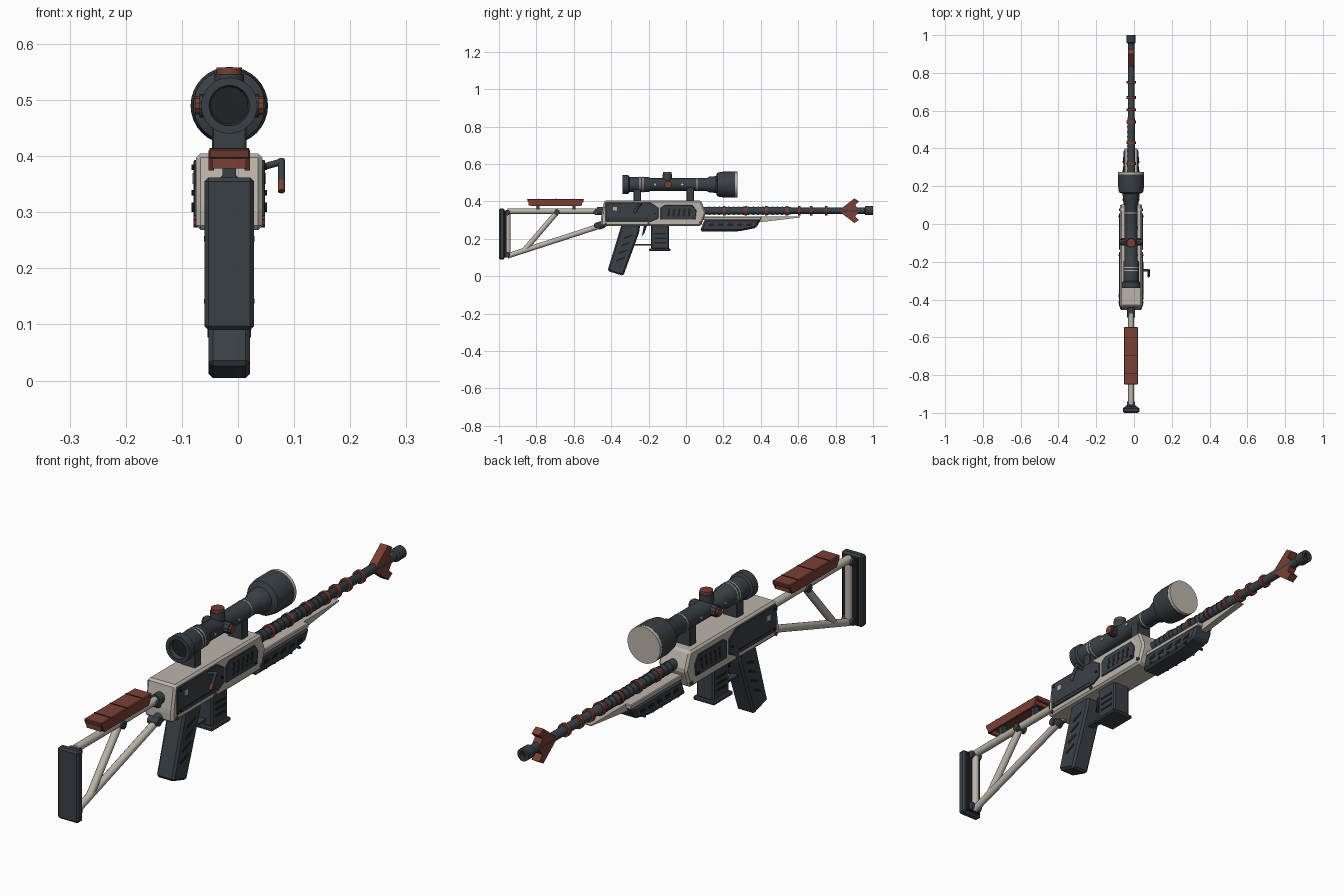
import bpy, bmesh, math
from mathutils import Vector

X0 = -0.0155   # centre plane of the body


def material(name, rgb):
    m = bpy.data.materials.new(name)
    m.diffuse_color = (*rgb, 1)
    return m


CREAM = material("warm_cream", (0.50, 0.46, 0.40))
DARK = material("slate_grey", (0.042, 0.051, 0.061))
BLACK = material("near_black", (0.014, 0.016, 0.019))
RUST = material("rust_red", (0.19, 0.05, 0.034))


def finish(name, bm, mat, bevel=0, smooth=False):
    bmesh.ops.recalc_face_normals(bm, faces=bm.faces)
    if bevel:
        bmesh.ops.bevel(bm, geom=bm.edges[:], offset=bevel, segments=1, affect='EDGES')
    me = bpy.data.meshes.new(name)
    bm.to_mesh(me)
    bm.free()
    ob = bpy.data.objects.new(name, me)
    bpy.context.collection.objects.link(ob)
    me.materials.append(mat)
    if smooth:
        bpy.ops.object.select_all(action='DESELECT')
        ob.select_set(True)
        bpy.context.view_layer.objects.active = ob
        bpy.ops.object.shade_smooth_by_angle(angle=math.radians(35))
    return ob


def prism(name, pts, xa, xb, mat, bevel=0):
    """Side outline of (y, z) points extruded from xa to xb about the centre plane."""
    bm = bmesh.new()
    a = [bm.verts.new((X0 + xa, y, z)) for y, z in pts]
    b = [bm.verts.new((X0 + xb, y, z)) for y, z in pts]
    bm.faces.new(a)
    bm.faces.new(b[::-1])
    for i in range(len(pts)):
        j = (i + 1) % len(pts)
        bm.faces.new((a[i], b[i], b[j], a[j]))
    return finish(name, bm, mat, bevel)


def box(name, y0, y1, z0, z1, h, mat, bevel=0):
    return prism(name, [(y0, z0), (y1, z0), (y1, z1), (y0, z1)], -h, h, mat, bevel)


def tube(name, p, q, r, mat, sides=12, r2=None):
    p, q = Vector(p), Vector(q)
    d = q - p
    bm = bmesh.new()
    bmesh.ops.create_cone(bm, cap_ends=True, segments=sides, radius1=r,
                          radius2=r if r2 is None else r2, depth=d.length)
    bm.transform(d.to_track_quat('Z', 'Y').to_matrix().to_4x4())
    bmesh.ops.translate(bm, verts=bm.verts, vec=(p + q) / 2 + Vector((X0, 0, 0)))
    return finish(name, bm, mat, 0, True)


def lathe(name, prof, z, mat, n=32):
    """Rings of (y, radius) around a lengthwise axis at height z."""
    bm = bmesh.new()
    rings = [[bm.verts.new((X0 + r * math.cos(2 * math.pi * i / n), y,
                            z + r * math.sin(2 * math.pi * i / n))) for i in range(n)]
             for y, r in prof]
    for a, b in zip(rings, rings[1:]):
        for i in range(n):
            j = (i + 1) % n
            bm.faces.new((a[i], a[j], b[j], b[i]))
    bm.faces.new(rings[0])
    bm.faces.new(rings[-1])
    return finish(name, bm, mat, 0, True)


def plates(name, pts, x_in, x_out, mat, bevel=0):
    for s, side in ((1, "right"), (-1, "left")):
        prism(f"{name}_{side}", pts, s * x_in, s * x_out, mat, bevel)


def studs(name, y, z, x_in, x_out, r, mat):
    for s, side in ((1, "right"), (-1, "left")):
        tube(f"{name}_{side}", (s * x_in, y, z), (s * x_out, y, z), r, mat, 10)


# Stock: butt plate, tube frame and joints
box("butt_plate", -1.0, -0.97, 0.09, 0.362, 0.044, DARK, 0.007)
box("butt_plate_backing", -0.972, -0.96, 0.10, 0.352, 0.03, BLACK)
tube("stock_upright", (0, -0.952, 0.11), (0, -0.952, 0.345), 0.014, CREAM)
tube("stock_top_tube", (0, -0.955, 0.348), (0, -0.44, 0.348), 0.015, CREAM)
tube("stock_lower_tube", (0, -0.955, 0.108), (0, -0.43, 0.278), 0.014, CREAM)
tube("stock_strut", (0, -0.865, 0.138), (0, -0.69, 0.342), 0.014, CREAM)
for i, (y, z) in enumerate([(-0.955, 0.34), (-0.955, 0.115), (-0.69, 0.342), (-0.48, 0.342), (-0.478, 0.272)]):
    tube(f"stock_joint_{i}", (-0.022, y, z), (0.022, y, z), 0.015, DARK)
tube("stock_top_collar", (0, -0.475, 0.348), (0, -0.44, 0.348), 0.022, DARK)
tube("stock_lower_collar", (0, -0.47, 0.268), (0, -0.44, 0.278), 0.02, DARK)

# Cheek rest: top plus side skirts, open underneath
prism("cheek_rest", [(-0.845, 0.395), (-0.55, 0.395), (-0.545, 0.413), (-0.85, 0.413)], -0.037, 0.037, RUST, 0.003)
plates("cheek_skirt", [(-0.83, 0.374), (-0.565, 0.374), (-0.55, 0.40), (-0.845, 0.40)], 0.027, 0.037, RUST)
for y in (-0.838, -0.562):
    box("cheek_end", y - 0.005, y + 0.005, 0.378, 0.40, 0.03, RUST)
for y in (-0.79, -0.695, -0.60):
    box("cheek_groove", y - 0.002, y + 0.002, 0.412, 0.4145, 0.035, BLACK)
for y in (-0.79, -0.60):
    box("cheek_post", y - 0.008, y + 0.008, 0.355, 0.40, 0.012, DARK)

# Receiver and its side panels
prism("receiver", [(-0.455, 0.268), (0.08, 0.268), (0.107, 0.34), (0.08, 0.405), (-0.437, 0.405), (-0.455, 0.31)],
      -0.059, 0.059, CREAM, 0.008)
rear = [(-0.43, 0.292), (-0.185, 0.292), (-0.147, 0.31), (-0.147, 0.365), (-0.19, 0.393), (-0.43, 0.393)]
fore = [(-0.137, 0.302), (0.05, 0.302), (0.056, 0.35), (0.035, 0.38), (-0.115, 0.38), (-0.137, 0.365)]
plates("rear_panel", rear, 0.05, 0.064, DARK, 0.002)
plates("fore_panel", fore, 0.05, 0.063, DARK, 0.002)
plates("rear_panel_seam", [(-0.40, 0.305), (-0.20, 0.305), (-0.20, 0.308), (-0.40, 0.308)], 0.062, 0.065, BLACK)
plates("panel_badge", [(-0.39, 0.35), (-0.37, 0.35), (-0.37, 0.37), (-0.39, 0.37)], 0.062, 0.0655, CREAM)
for i in range(5):
    y = -0.10 + i * 0.027
    plates(f"vent_{i}", [(y, 0.318), (y + 0.011, 0.318), (y + 0.017, 0.362), (y + 0.006, 0.362)], 0.061, 0.064, BLACK)
for i, (y, z) in enumerate([(-0.43, 0.28), (-0.2, 0.282), (0.075, 0.287)]):
    studs(f"rust_pin_{i}", y, z, 0.05, 0.064, 0.007, RUST)
for i, (y, z) in enumerate([(-0.415, 0.305), (-0.415, 0.38), (-0.165, 0.335), (0.04, 0.312)]):
    studs(f"panel_screw_{i}", y, z, 0.055, 0.067, 0.005, BLACK)

# Bolt handle on the right side
tube("bolt_arm", (0.05, -0.245, 0.378), (0.094, -0.245, 0.39), 0.006, DARK)
tube("bolt_drop", (0.093, -0.242, 0.394), (0.093, -0.268, 0.35), 0.006, DARK)
tube("bolt_knob", (0.093, -0.266, 0.355), (0.093, -0.277, 0.337), 0.0065, RUST)

# Grip with slanted side grooves
prism("grip", [(-0.345, 0.275), (-0.245, 0.275), (-0.25, 0.235), (-0.335, 0.002), (-0.42, 0.028)],
      -0.037, 0.037, DARK, 0.008)
for i in range(4):
    y, z = -0.287 - i * 0.014, 0.215 - i * 0.04
    plates(f"grip_groove_{i}", [(y - 0.045, z - 0.018), (y, z), (y, z + 0.01), (y - 0.045, z - 0.008)],
           0.035, 0.0385, BLACK)

# Magazine and trigger group
box("magazine", -0.187, -0.09, 0.145, 0.28, 0.037, DARK, 0.006)
box("magazine_base", -0.197, -0.083, 0.134, 0.149, 0.045, DARK, 0.004)
for i in range(3):
    z = 0.175 + i * 0.024
    plates(f"magazine_groove_{i}", [(-0.17, z), (-0.107, z), (-0.107, z + 0.009), (-0.17, z + 0.009)],
           0.035, 0.0385, BLACK)
box("trigger_guard", -0.275, -0.18, 0.164, 0.172, 0.013, DARK)
prism("trigger", [(-0.225, 0.27), (-0.208, 0.27), (-0.222, 0.23), (-0.237, 0.212), (-0.232, 0.235)],
      -0.007, 0.007, BLACK)

# Handguard with cream top rail tapering to a spike
prism("handguard", [(0.075, 0.24), (0.285, 0.24), (0.375, 0.258), (0.40, 0.305), (0.10, 0.305)],
      -0.04, 0.04, DARK, 0.009)
box("handguard_rail", 0.085, 0.40, 0.30, 0.318, 0.034, CREAM, 0.003)
prism("handguard_spike", [(0.39, 0.288), (0.61, 0.314), (0.61, 0.318), (0.39, 0.318)], -0.013, 0.013, CREAM)
for i in range(5):
    y = 0.12 + i * 0.05
    plates(f"handguard_slot_{i}", [(y, 0.268), (y + 0.028, 0.268), (y + 0.034, 0.282), (y + 0.006, 0.282)],
           0.038, 0.042, BLACK)
    studs(f"handguard_stud_{i}", y + 0.01, 0.253, 0.03, 0.045, 0.005, DARK)

# Barrel, bands, muzzle and the two fins
lathe("barrel", [(0.08, 0.02), (0.56, 0.02), (0.565, 0.017), (0.955, 0.017), (0.96, 0.024), (1.0, 0.024),
                 (1.0, 0.013), (0.985, 0.013)], 0.35, DARK, 16)
lathe("barrel_bore", [(0.983, 0.0125), (0.987, 0.0125)], 0.35, BLACK, 12)
for i, y in enumerate((0.205, 0.32, 0.43, 0.54, 0.605, 0.67, 0.75)):
    lathe(f"barrel_band_{i}", [(y - 0.007, 0.025), (y + 0.007, 0.025)], 0.35, RUST, 16)
for i in range(17):
    y = 0.125 + i * 0.026
    lathe(f"barrel_rib_{i}", [(y - 0.004, 0.022), (y + 0.004, 0.022)], 0.35, DARK, 16)
for s, side in ((1, "top"), (-1, "bottom")):
    prism(f"muzzle_fin_{side}", [(y, 0.35 + s * h) for y, h in
          ((0.82, 0.004), (0.90, 0.066), (0.925, 0.05), (0.905, 0.03), (0.925, 0.004))], -0.016, 0.016, RUST)

# Scope body, rings, lenses, turrets and mounts
Z = 0.49
lathe("scope_body", [(-0.32, 0.033), (-0.34, 0.036), (-0.34, 0.05), (-0.308, 0.05), (-0.303, 0.041), (-0.20, 0.041),
                     (-0.19, 0.034), (0.11, 0.034), (0.125, 0.042), (0.16, 0.045), (0.168, 0.064), (0.20, 0.069),
                     (0.262, 0.069)], Z, DARK)
lathe("scope_front_ring", [(0.255, 0.05), (0.255, 0.0685), (0.275, 0.0685), (0.275, 0.05)], Z, CREAM)
lathe("front_lens", [(0.25, 0.0505), (0.268, 0.0505)], Z, DARK)
lathe("rear_lens", [(-0.322, 0.0325), (-0.318, 0.0325)], Z, BLACK)
for i, (y, r) in enumerate(((-0.245, 0.042), (-0.23, 0.042), (0.058, 0.035))):
    lathe(f"scope_stripe_{i}", [(y - 0.0025, r), (y + 0.0025, r)], Z, CREAM)
tube("turret_top", (0, -0.10, Z), (0, -0.10, 0.546), 0.026, DARK, 20)
tube("turret_top_cap", (0, -0.10, 0.546), (0, -0.10, 0.558), 0.023, RUST, 20)
studs("turret_side", -0.095, Z, 0.02, 0.053, 0.021, DARK)
studs("turret_side_cap", -0.095, Z, 0.05, 0.061, 0.016, RUST)
for i, y in enumerate((-0.165, -0.02)):
    studs(f"scope_dot_{i}", y, Z, 0.03, 0.036, 0.006, CREAM)
for y, name in ((-0.26, "rear"), (0.022, "front")):
    box(f"scope_mount_{name}", y - 0.02, y + 0.02, 0.40, 0.475, 0.031, DARK, 0.003)
